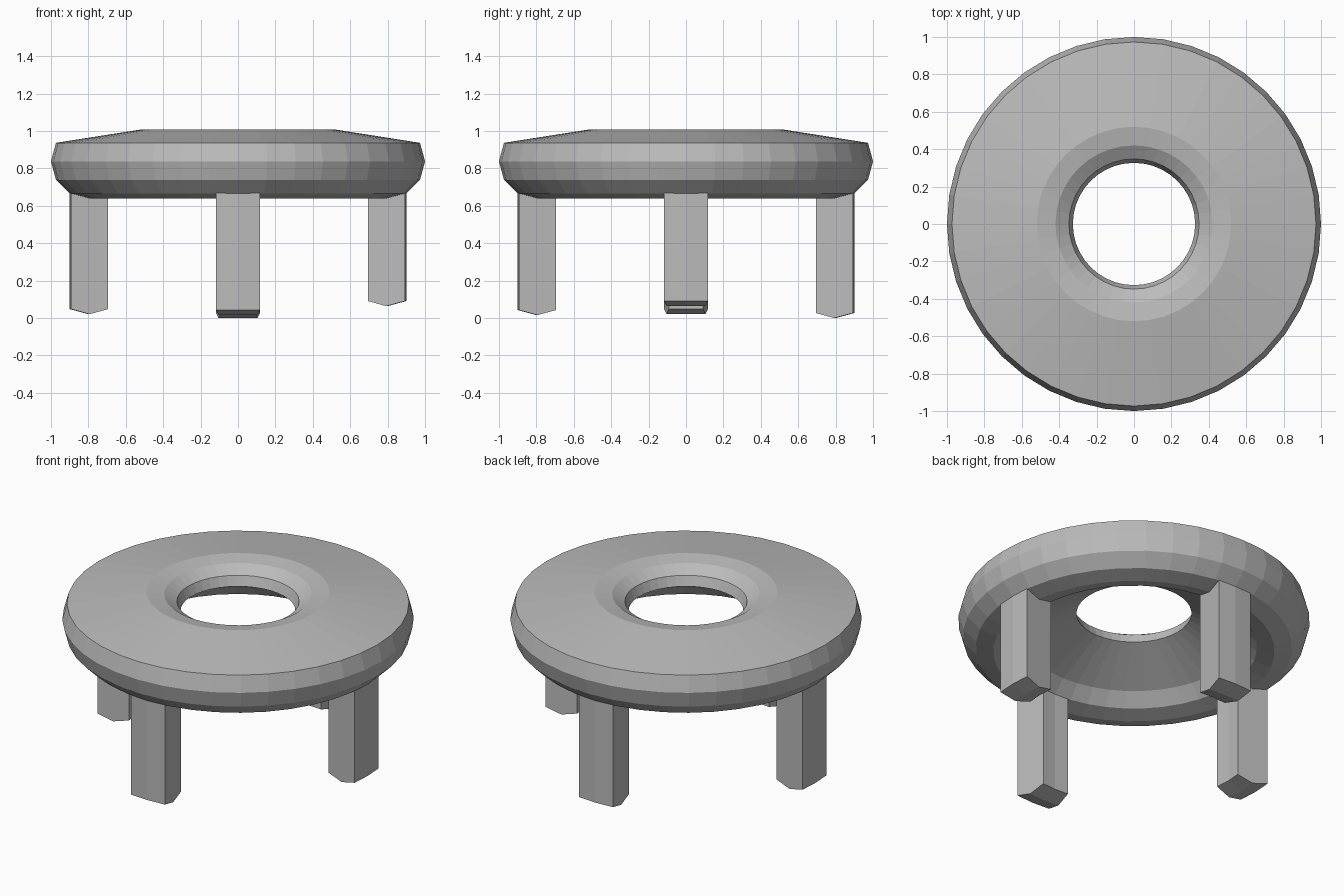
import bpy, bmesh
from math import sin, cos, radians

cube = bpy.data.objects.get("Cube")
if cube:
    bpy.data.objects.remove(cube, do_unlink=True)

# Single plain grey material
grey = bpy.data.materials.new("plain_grey")
grey.use_nodes = True
colour = (0.5, 0.5, 0.5, 1)
grey.diffuse_color = colour
grey.node_tree.nodes["Principled BSDF"].inputs["Base Color"].default_value = colour


def sweep(name, profile, start, stop, steps):
    """Turn a closed (radius, height) profile about z, capping partial turns."""
    bm = bmesh.new()
    full = stop - start >= 360
    count = steps if full else steps + 1
    rings = []
    for i in range(count):
        a = radians(start + (stop - start) * i / steps)
        rings.append([bm.verts.new((r * cos(a), r * sin(a), z)) for r, z in profile])
    n = len(profile)
    for i in range(steps):
        a, b = rings[i], rings[(i + 1) % count]
        for j in range(n):
            k = (j + 1) % n
            bm.faces.new((a[j], b[j], b[k], a[k]))
    if not full:
        bm.faces.new(rings[0])
        bm.faces.new(rings[-1])
    bmesh.ops.recalc_face_normals(bm, faces=bm.faces)
    mesh = bpy.data.meshes.new(name)
    bm.to_mesh(mesh)
    bm.free()
    mesh.materials.append(grey)
    obj = bpy.data.objects.new(name, mesh)
    bpy.context.collection.objects.link(obj)
    return obj


# Ring body: rounded lower rim, conical underside, dished hole, sloping top
rim = [(0.8 + 0.2 * cos(radians(a)), 0.838 + 0.198 * sin(radians(a)))
       for a in range(30, -151, -30)]
dish = [(0.327, 0.888), (0.348, 0.948), (0.42, 0.992), (0.52, 1.008)]
sweep("ring_body", rim + dish, 0, 360, 40)

# Legs: narrow ring sectors with V-shaped feet of slightly different heights
legs = {"left_leg": (0, 0.064), "back_leg": (90, 0.0),
        "right_leg": (180, 0.021), "front_leg": (270, 0.016)}
for name, (angle, foot) in legs.items():
    profile = [(0.7, 0.8), (0.7, foot + 0.027), (0.8, foot), (0.9, foot + 0.027), (0.9, 0.8)]
    sweep(name, profile, angle - 7.5, angle + 7.5, 2)
